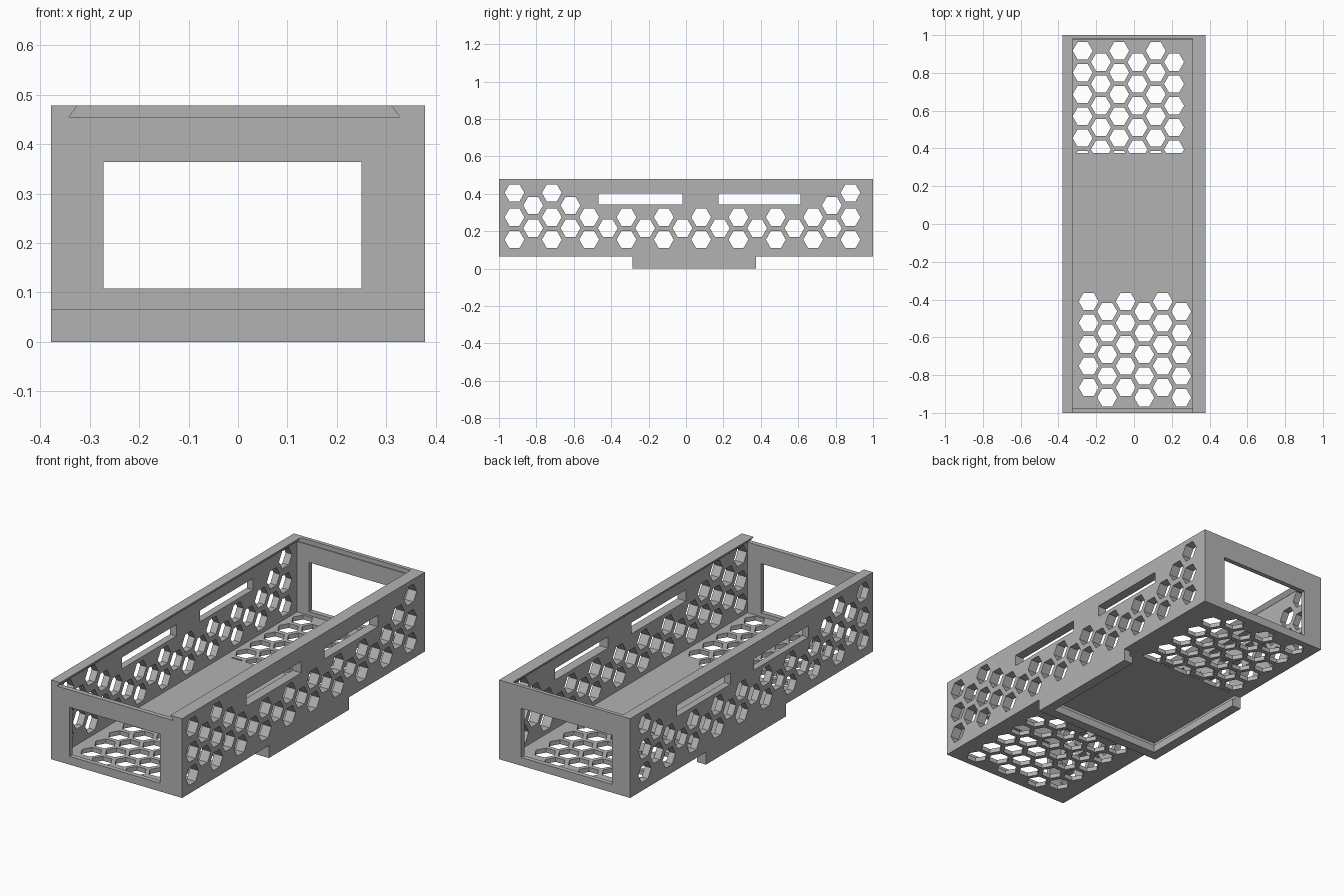
import bpy
import bmesh
from math import cos, sin, pi

cube = bpy.data.objects.get("Cube")
if cube:
    bpy.data.objects.remove(cube, do_unlink=True)

grey = bpy.data.materials.new("plain_grey")
grey.use_nodes = True
colour = (0.45, 0.45, 0.45, 1)
grey.diffuse_color = colour
grey.node_tree.nodes["Principled BSDF"].inputs["Base Color"].default_value = colour


def prisms(name, profiles, axis, lo, hi):
    """Extrude 2D profiles along an axis, all in one object."""
    place = {"x": lambda u, v, w: (w, u, v),
             "y": lambda u, v, w: (u, w, v),
             "z": lambda u, v, w: (u, v, w)}[axis]
    bm = bmesh.new()
    for pts in profiles:
        low = [bm.verts.new(place(u, v, lo)) for u, v in pts]
        high = [bm.verts.new(place(u, v, hi)) for u, v in pts]
        bm.faces.new(low)
        bm.faces.new(high[::-1])
        for i in range(len(pts)):
            j = (i + 1) % len(pts)
            bm.faces.new((low[j], low[i], high[i], high[j]))
    bmesh.ops.recalc_face_normals(bm, faces=bm.faces)
    mesh = bpy.data.meshes.new(name)
    bm.to_mesh(mesh)
    bm.free()
    mesh.materials.append(grey)
    obj = bpy.data.objects.new(name, mesh)
    bpy.context.scene.collection.objects.link(obj)
    return obj


def rect(u0, u1, v0, v1):
    return [(u0, v0), (u1, v0), (u1, v1), (u0, v1)]


def hexagon(u, v, r=0.053):
    return [(u + r * cos(i * pi / 3), v + r * sin(i * pi / 3)) for i in range(6)]


def above(pts, limit):
    """Keep the part of a convex profile above a limit."""
    kept = []
    for (u0, v0), (u1, v1) in zip(pts, pts[1:] + pts[:1]):
        if v0 > limit:
            kept.append((u0, v0))
        if (v0 > limit) != (v1 > limit):
            kept.append((u0 + (u1 - u0) * (limit - v0) / (v1 - v0), limit))
    return kept


def combine(target, tool, operation="DIFFERENCE"):
    """Apply a boolean and remove the helper."""
    tool.hide_render = True
    mod = target.modifiers.new("cut", "BOOLEAN")
    mod.operation = operation
    mod.solver = "EXACT"
    mod.object = tool
    bpy.context.view_layer.update()
    graph = bpy.context.evaluated_depsgraph_get()
    mesh = bpy.data.meshes.new_from_object(target.evaluated_get(graph))
    target.modifiers.remove(mod)
    target.data = mesh
    bpy.data.objects.remove(tool, do_unlink=True)


W = 0.378          # half width
BASE, TOP = 0.065, 0.478
LEDGE = 0.455      # underside of the lid groove

# Open tray
case = prisms("ventilated_case", [rect(-W, W, -1, 1)], "z", BASE, TOP)
combine(case, prisms("cavity", [rect(-0.342, 0.328, -0.975, 0.975)], "z", 0.088, LEDGE + 0.001))

# Dovetail groove for a sliding lid, open at the front
groove = [(-0.342, LEDGE), (0.328, LEDGE), (0.31, TOP), (0.31, 0.6), (-0.325, 0.6), (-0.325, TOP)]
combine(case, prisms("lid_groove", [groove], "y", -1.1, 0.98))

# Mounting channel below: closed at the front, open at the back, with inward lips
channel = prisms("channel", [rect(-W, W, -0.285, 0.375)], "z", 0, BASE + 0.01)
for thick, lo in ((0.052, -0.1), (0.036, 0.04)):
    gap = rect(-W + thick, W - thick, -0.285 + thick, 0.5)
    combine(channel, prisms("channel_gap", [gap], "z", lo, BASE))
combine(case, channel, "UNION")

# Rectangular opening through both ends
combine(case, prisms("end_openings", [rect(-0.272, 0.25, 0.108, 0.364)], "y", -1.2, 1.2))

# Side walls: two long slots and a honeycomb that rises at the ends
side = [rect(-0.468, -0.019, 0.342, 0.401), rect(0.174, 0.612, 0.342, 0.401)]
for k in range(19):
    y = -0.917 + k * 0.0998
    if k % 2 == 0:
        heights = [0.155, 0.275] + ([0.405] if k in (0, 2, 18) else [])
    else:
        heights = [0.216] + ([0.338] if k in (1, 3, 17) else [])
    side += [hexagon(y, z) for z in heights]
combine(case, prisms("side_holes", side, "x", -0.6, 0.6))

# Floor honeycombs at the front and back; the back one stops at the channel
floor = []
for col in range(6):
    odd = col % 2
    for row in range(5):
        floor.append(hexagon(-0.24 + col * 0.098, -0.41 - odd * 0.053 - row * 0.114))
    for row in range(6 - odd):
        cell = hexagon(-0.272 + col * 0.0968, 0.917 - odd * 0.06 - row * 0.1155)
        floor.append(above(cell, 0.377))
combine(case, prisms("floor_holes", floor, "z", 0.03, 0.12))

for poly in case.data.polygons:
    poly.use_smooth = False
    poly.material_index = 0
